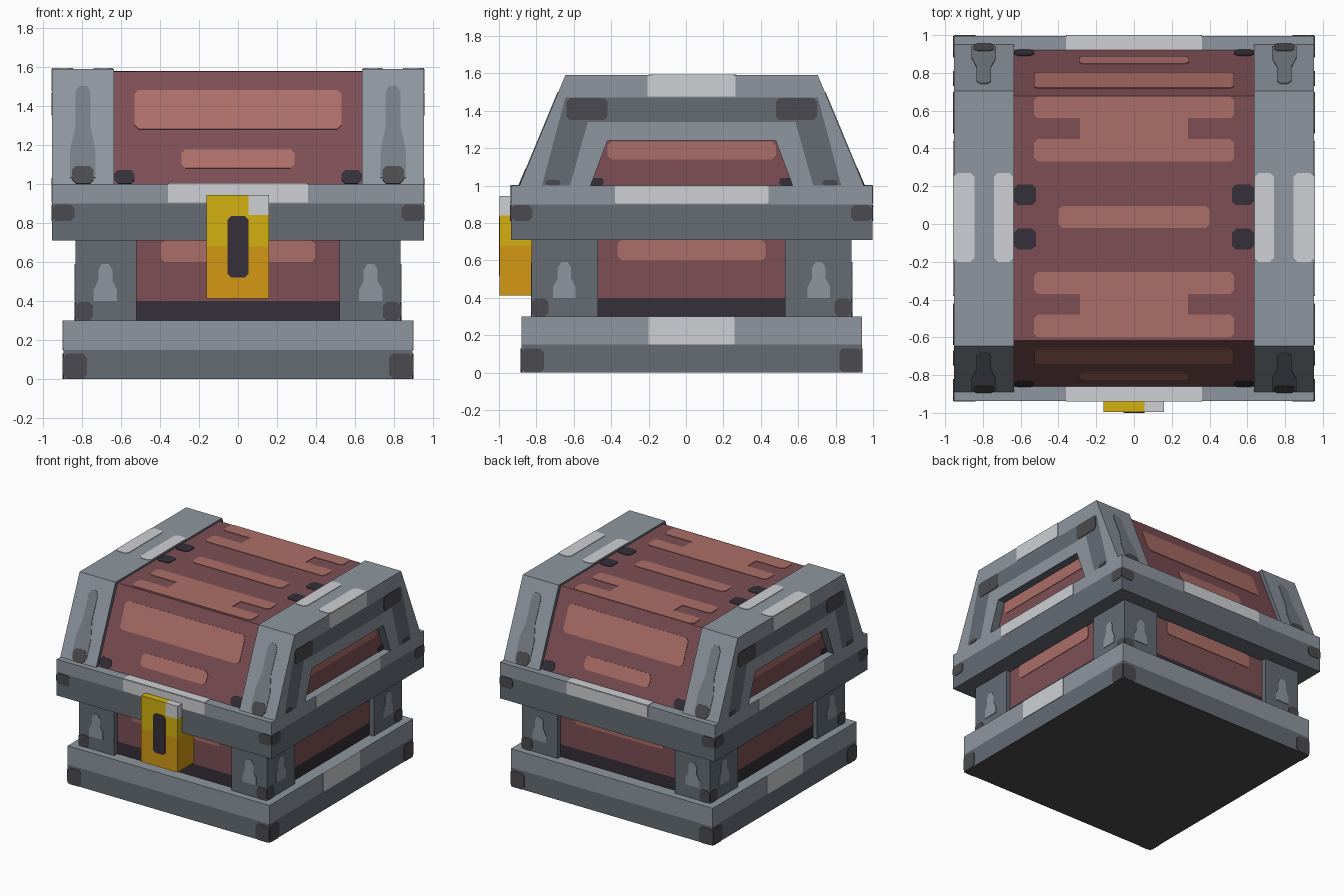
import bpy, bmesh, math
from mathutils import Matrix, Vector

if "Cube" in bpy.data.objects:
    bpy.data.objects.remove(bpy.data.objects["Cube"])

CY = 0.03  # depth centre of the chest body


def material(name, rgb):
    m = bpy.data.materials.new(name)
    lin = [((c / 255 + 0.055) / 1.055) ** 2.4 for c in rgb]
    m.diffuse_color = (*lin, 1)
    m.use_nodes = True
    m.node_tree.nodes["Principled BSDF"].inputs["Base Color"].default_value = m.diffuse_color
    return m


LIGHT = material("light grey", (142, 150, 159))
MID = material("mid grey", (118, 125, 133))
DARK = material("dark grey", (101, 108, 116))
PALE = material("pale grey", (205, 208, 212))
CHAR = material("charcoal", (75, 74, 78))
RED = material("dark red", (125, 79, 84))
ROSE = material("light red", (172, 110, 103))
PLUM = material("dark plum", (54, 47, 57))
GOLD = material("gold", (212, 176, 16))
ORANGE = material("orange", (212, 153, 20))


def finish(name, bm, mats):
    bmesh.ops.recalc_face_normals(bm, faces=bm.faces[:])
    me = bpy.data.meshes.new(name)
    bm.to_mesh(me)
    bm.free()
    for m in mats:
        me.materials.append(m)
    ob = bpy.data.objects.new(name, me)
    bpy.context.collection.objects.link(ob)
    return ob


def stack(name, x0, x1, y0, y1, zs, mats, inset=0):
    """Box cut into horizontal layers, one colour per layer."""
    bm = bmesh.new()
    rings = [[bm.verts.new((x, y, z)) for x, y in ((x0, y0), (x1, y0), (x1, y1), (x0, y1))] for z in zs]
    for i in range(len(zs) - 1):
        for j in range(4):
            k = (j + 1) % 4
            f = bm.faces.new((rings[i][j], rings[i][k], rings[i + 1][k], rings[i + 1][j]))
            f.material_index = i
    bottom = bm.faces.new(rings[0][::-1])
    bm.faces.new(rings[-1]).material_index = len(zs) - 2
    if inset:
        bmesh.ops.inset_individual(bm, faces=[bottom], thickness=inset)
        bottom.material_index = len(mats) - 1
    return finish(name, bm, mats)


def prism(name, profile, hx, mat):
    """Profile in (y, z) extruded along x."""
    bm = bmesh.new()
    a, b = [[bm.verts.new((x, y + CY, z)) for y, z in profile] for x in (-hx, hx)]
    n = len(profile)
    for i in range(n):
        bm.faces.new((a[i], a[(i + 1) % n], b[(i + 1) % n], b[i]))
    bm.faces.new(a)
    bm.faces.new(b)
    return finish(name, bm, [mat])


def wall(k, dist, run=0.0):
    """Frame on side k (0 front, 1 right, 2 back, 3 left); v is height, run leans it inward."""
    n = Vector((0, -1, run)).normalized()
    m = Matrix(((1, 0, n.x, 0), (0, run, n.y, -dist - run), (0, 1, n.z, 0), (0, 0, 0, 1)))
    return Matrix.Translation((0, CY, 0)) @ Matrix.Rotation(k * math.pi / 2, 4, 'Z') @ m


def flat(z):
    return Matrix.Translation((0, 0, z))


def rect(u0, u1, v0, v1, c=0.02):
    return [(u0 + c, v0), (u1 - c, v0), (u1, v0 + c), (u1, v1 - c),
            (u1 - c, v1), (u0 + c, v1), (u0, v1 - c), (u0, v0 + c)]


def both(u0, u1, v0, v1, c=0.02):
    return [rect(u0, u1, v0, v1, c), rect(-u1, -u0, v0, v1, c)]


def bullet(u, v0, v1, w):
    return [(u - w, v0), (u + w, v0), (u + w, v0 + (v1 - v0) * 0.3), (u + w * 0.6, v0 + (v1 - v0) * 0.55),
            (u + w * 0.6, v1 - 0.03), (u + w * 0.3, v1), (u - w * 0.3, v1), (u - w * 0.6, v1 - 0.03),
            (u - w * 0.6, v0 + (v1 - v0) * 0.55), (u - w, v0 + (v1 - v0) * 0.3)]


def plates(name, mat, items, t=0.004):
    """Thin painted plates; items are (frame, list of polygons)."""
    bm = bmesh.new()
    for frame, polys in items:
        for poly in polys:
            a, b = [[bm.verts.new(frame @ Vector((u, v, h))) for u, v in poly] for h in (0, t)]
            n = len(poly)
            for i in range(n):
                bm.faces.new((a[i], a[(i + 1) % n], b[(i + 1) % n], b[i]))
            bm.faces.new(a[::-1])
            bm.faces.new(b)
    return finish(name, bm, [mat])


# Half sizes (x, y) of the main parts
BASE, POST, BODY, BAND = (0.895, 0.91), (0.833, 0.855), (0.795, 0.815), (0.953, 0.966)


def half(size, k):  # half width along side k, distance of side k
    return (size[0], size[1]) if k % 2 == 0 else (size[1], size[0])


def box(name, s, zs, mats, inset=0):
    return stack(name, -s[0], s[0], CY - s[1], CY + s[1], zs, mats, inset)


# Base, body and rim band
box("base", BASE, (0, 0.15, 0.30), [DARK, LIGHT, CHAR], 0.09)
box("body", BODY, (0.30, 0.40, 0.72), [PLUM, RED])
box("rim_band", BAND, (0.71, 0.90, 1.0), [DARK, LIGHT])

# Corner posts
for sx in (-1, 1):
    for sy in (-1, 1):
        xs = sorted((sx * 0.52, sx * POST[0]))
        ys = sorted((CY + sy * 0.50, CY + sy * POST[1]))
        stack("corner_post", *xs, *ys, (0.29, 0.72), [DARK])

# Painted marks on the four sides
base_c, band_c, post_c, post_l, body_l = [], [], [], [], []
for k in range(4):
    h, d = half(BASE, k)
    base_c.append((wall(k, d), both(h - 0.12, h, 0, 0.13)))
    h, d = half(BAND, k)
    band_c.append((wall(k, d), both(h - 0.115, h, 0.81, 0.895)))
    h, d = half(POST, k)
    post_c.append((wall(k, d), both(h - 0.09, h, 0.30, 0.395)))
    m = 0.68
    post_l.append((wall(k, d), [bullet(s * m, 0.40, 0.59, 0.06) for s in (-1, 1)]))
    h, d = half(BODY, k)
    body_l.append((wall(k, d), [rect(-0.395, 0.395, 0.60, 0.71)]))
plates("base_corner_marks", CHAR, base_c)
plates("band_corner_marks", CHAR, band_c)
plates("post_corner_marks", CHAR, post_c)
plates("post_highlights", LIGHT, post_l)
plates("body_highlights", ROSE, body_l)

# Pale worn patches on base and band
plates("base_worn_patches", PALE, [(wall(k, BASE[0]), [rect(-0.23, 0.23, 0.15, 0.30, 0.005)]) for k in (1, 3)])
worn = [(wall(k, half(BAND, k)[1]), [rect(-w, w, 0.905, 1.0, 0.005)])
        for k, w in ((0, 0.36), (1, 0.41), (2, 0.36), (3, 0.41))]
worn.append((flat(1.0), [rect(-0.36, 0.36, CY + a, CY + b, 0.003) for a, b in ((-0.966, -0.89), (0.89, 0.966))]))
plates("band_worn_patches", PALE, worn)

# Lid body and recessed end panels
LR = 0.242 / 0.575
prism("lid", [(-0.89, 1.0), (-0.648, 1.575), (0.648, 1.575), (0.89, 1.0)], 0.64, RED)
prism("lid_end_panel", [(-0.60, 1.0), (-0.50, 1.28), (0.50, 1.28), (0.60, 1.0)], 0.89, RED)

# Lid end arches: nested outlines (bottom half width, top half width, top height)
ARCH = ((0.92, 0.675, 1.59), (0.80, 0.675, 1.47), (0.65, 0.555, 1.34), (0.54, 0.45, 1.24))
for s in (-1, 1):
    bm = bmesh.new()

    def outline(x, a):
        b, t, z = a
        return [bm.verts.new((s * x, CY + y, h)) for y, h in ((-b, 1.0), (-t, z), (t, z), (b, 1.0))]

    out = [outline(0.953, a) for a in ARCH]
    inn = [outline(0.635, ARCH[0]), outline(0.635, ARCH[3])]
    strips = [(out[0], out[1], 0), (out[1], out[2], 1), (out[2], out[3], 0),
              (inn[0], out[0], 0), (out[3], inn[1], 1), (inn[1], inn[0], 1)]
    for a, b, mi in strips:
        for i in range(3):
            bm.faces.new((a[i], a[i + 1], b[i + 1], b[i])).material_index = mi
    for e in (0, 3):
        bm.faces.new([r[e] for r in out] + [inn[1][e], inn[0][e]])
    finish("lid_arch", bm, [LIGHT, DARK])

# Arch markings
AR = 0.245 / 0.59
slopes = [wall(k, 0.92, AR) for k in (0, 2)]
ends = [wall(k, 0.953) for k in (1, 3)]
plates("arch_slope_marks", MID, [(f, [bullet(s * 0.795, 1.03, 1.50, 0.065) for s in (-1, 1)]) for f in slopes])
plates("arch_foot_marks", CHAR, [(f, both(0.74, 0.85, 1.0, 1.09)) for f in slopes], 0.006)
plates("arch_end_marks", CHAR, [(f, both(0.45, 0.67, 1.35, 1.468) + both(0.70, 0.78, 1.0, 1.03, 0.01)) for f in ends])
plates("arch_worn_patches", PALE,
       [(f, [rect(-0.235, 0.235, 1.475, 1.59, 0.005)]) for f in ends] +
       [(flat(1.59), both(0.64, 0.74, -0.20, 0.27) + both(0.845, 0.953, -0.20, 0.27))])

# Lid plank highlights and dark gaps
lid_slopes = [wall(k, 0.89, LR) for k in (0, 2)]
tops = [rect(-0.40, 0.40, -0.02, 0.095)]
for v in (0.33, -0.60):
    tops += [rect(-0.53, 0.53, v, v + 0.12), rect(-0.53, 0.53, v + 0.23, v + 0.345),
             rect(-0.285, 0.285, v + 0.12, v + 0.23, 0)]
plates("lid_highlights", ROSE,
       [(f, [rect(-0.53, 0.53, 1.28, 1.48), rect(-0.29, 0.29, 1.08, 1.175)]) for f in lid_slopes] +
       [(flat(1.575), tops)] +
       [(wall(k, 0.89), [rect(-0.45, 0.45, 1.14, 1.235)]) for k in (1, 3)])
plates("lid_gaps", PLUM,
       [(f, both(0.53, 0.635, 1.0, 1.07)) for f in lid_slopes] +
       [(flat(1.575), both(0.52, 0.635, 0.10, 0.21) + both(0.52, 0.635, -0.135, -0.025))] +
       [(wall(k, 0.89), both(0.47, 0.545, 1.0, 1.04, 0.01)) for k in (1, 3)])

# Lock with bright corner and keyhole
stack("lock", -0.162, 0.16, -0.996, -0.78, (0.412, 0.68, 0.84), [ORANGE, GOLD])
stack("lock_top", -0.162, 0.055, -0.996, -0.78, (0.84, 0.943), [GOLD])
stack("lock_bright_corner", 0.055, 0.16, -0.996, -0.78, (0.84, 0.943), [PALE])
plates("keyhole", PLUM, [(wall(0, 0.996 + CY), [rect(-0.055, 0.055, 0.52, 0.835)])])
